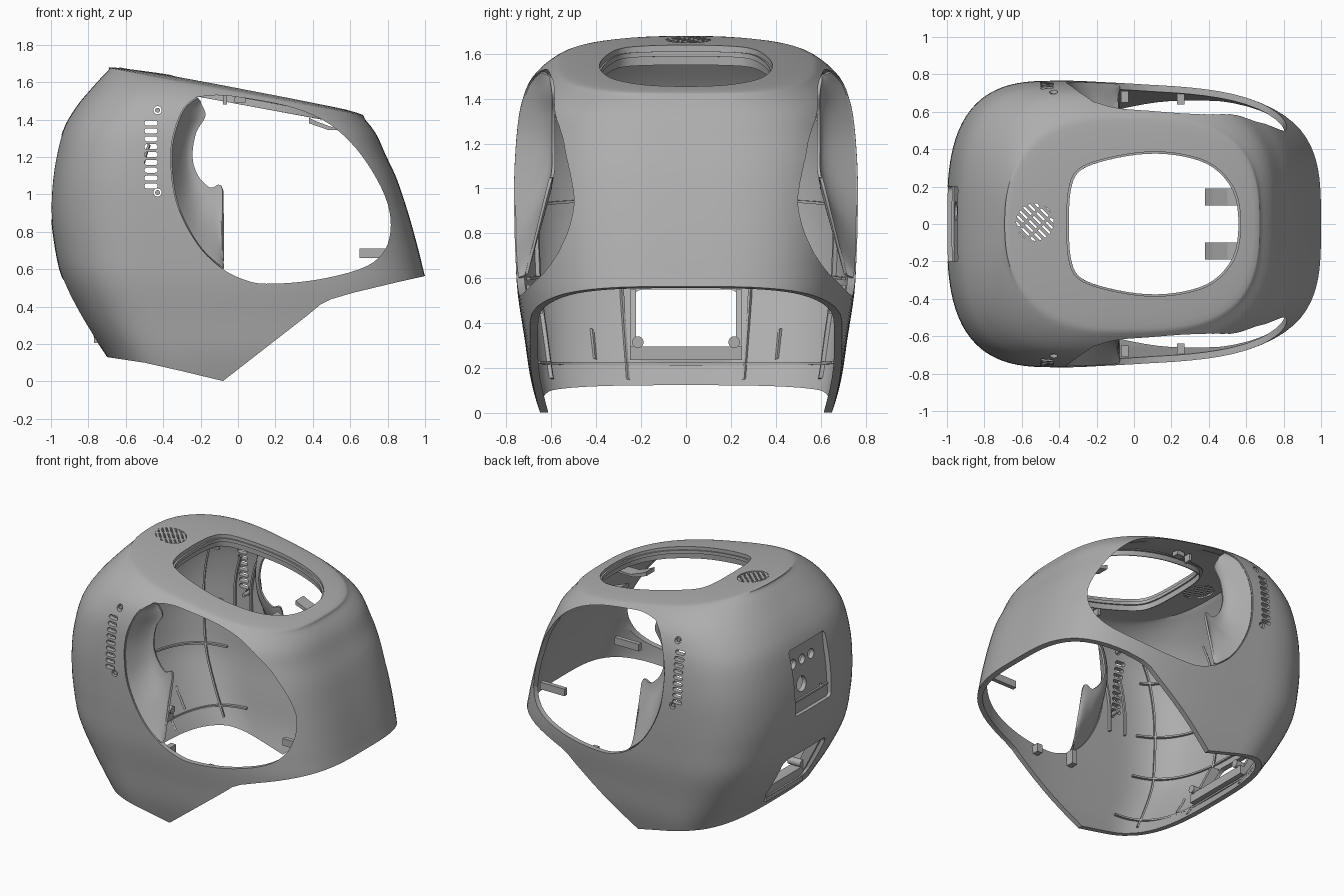
import bpy, bmesh, math
from mathutils import Vector
from mathutils.bvhtree import BVHTree

cube = bpy.data.objects.get("Cube")
if cube:
    bpy.data.objects.remove(cube)

grey = bpy.data.materials.new("shell_grey")
grey.use_nodes = True
grey.diffuse_color = (0.42, 0.42, 0.42, 1)
grey.node_tree.nodes["Principled BSDF"].inputs["Base Color"].default_value = (0.42, 0.42, 0.42, 1)


# ---------- helpers ----------
def make(name, bm):
    bmesh.ops.recalc_face_normals(bm, faces=bm.faces)
    me = bpy.data.meshes.new(name)
    bm.to_mesh(me)
    bm.free()
    me.materials.append(grey)
    ob = bpy.data.objects.new(name, me)
    bpy.context.collection.objects.link(ob)
    return ob


def activate(ob):
    bpy.ops.object.select_all(action='DESELECT')
    ob.select_set(True)
    bpy.context.view_layer.objects.active = ob


def apply_modifier(ob, kind, **settings):
    mod = ob.modifiers.new(kind, kind)
    for key, value in settings.items():
        setattr(mod, key, value)
    activate(ob)
    bpy.ops.object.modifier_apply(modifier=mod.name)


def carve(ob, bm):
    cutter = make("opening_cutter", bm)
    cutter.hide_render = True
    apply_modifier(ob, 'BOOLEAN', object=cutter, operation='DIFFERENCE', solver='EXACT')
    bpy.data.objects.remove(cutter)


def smooth(ob, angle=35):
    activate(ob)
    bpy.ops.object.shade_smooth_by_angle(angle=math.radians(angle))


def spline(pts, t):
    """Catmull-Rom through tuples of any length."""
    i = max(0, min(int(t), len(pts) - 2))
    f = t - i
    a, b, c, d = (pts[max(0, min(k, len(pts) - 1))] for k in range(i - 1, i + 3))
    return [0.5 * (2*q + (r - p)*f + (2*p - 5*q + 4*r - s)*f*f + (3*q - p - 3*r + s)*f**3)
            for p, q, r, s in zip(a, b, c, d)]


def resample(pts, step):
    return [spline(pts, k / step) for k in range((len(pts) - 1) * step + 1)]


def rounded(cx, cy, w, h, r, n=6):
    out = []
    for q, (sx, sy) in enumerate(((1, 1), (-1, 1), (-1, -1), (1, -1))):
        for k in range(n + 1):
            a = (q + k / n) * math.pi / 2
            out.append((cx + sx * (w/2 - r) + r * math.cos(a), cy + sy * (h/2 - r) + r * math.sin(a)))
    return out


def disc(cx, cy, r, n=20):
    return [(cx + r * math.cos(k * math.tau / n), cy + r * math.sin(k * math.tau / n)) for k in range(n)]


def prism(bm, outline, axis, lo, hi):
    place = {'x': lambda u, v, w: (w, u, v), 'y': lambda u, v, w: (u, w, v), 'z': lambda u, v, w: (u, v, w)}[axis]
    a = [bm.verts.new(place(u, v, lo)) for u, v in outline]
    b = [bm.verts.new(place(u, v, hi)) for u, v in outline]
    bm.faces.new(a)
    bm.faces.new(b[::-1])
    for i in range(len(a)):
        bm.faces.new((a[i - 1], a[i], b[i], b[i - 1]))


def box(bm, x0, x1, y0, y1, z0, z1):
    prism(bm, [(x0, y0), (x1, y0), (x1, y1), (x0, y1)], 'z', z0, z1)


def grid(bm, rows, closed=False):
    vs = [[bm.verts.new(p) for p in row] for row in rows]
    for r0, r1 in zip(vs, vs[1:]):
        for i in range(0 if closed else 1, len(r0)):
            bm.faces.new((r0[i - 1], r0[i], r1[i], r1[i - 1]))
    return vs


# ---------- shell: tilted egg-shaped rings, top to bottom ----------
# back x, back z, front x, front z, half width, widest x, squareness
RINGS = [
    (-.02, 1.577, .02, 1.57, .02, 0, 2), (-.35, 1.637, .35, 1.507, .28, 0, 2.1),
    (-.66, 1.678, .64, 1.435, .53, 0, 2.3), (-.695, 1.66, .68, 1.40, .60, -.08, 2.6),
    (-.78, 1.57, .74, 1.32, .69, -.17, 2.8), (-.87, 1.46, .79, 1.21, .733, -.27, 2.9),
    (-.94, 1.33, .85, 1.08, .753, -.35, 3), (-.985, 1.13, .91, .90, .765, -.4, 3),
    (-1, .93, .955, .74, .765, -.4, 3), (-.985, .75, .985, .62, .76, -.4, 3),
    (-.94, .55, 1.01, .50, .75, -.4, 3), (-.83, .33, 1, .35, .72, -.35, 3),
    (-.70, .13, .98, .18, .69, -.3, 3), (-.60, -.05, .95, 0, .64, -.25, 3)]


def surface(t, a, depth=0):
    xb, zb, xf, zf, b, xc, n = spline(RINGS, t)
    c, s = math.cos(a), math.sin(a)
    n += .4 if c > 0 else 0
    r = (abs(c)**n + abs(s)**n) ** (-1 / n)
    x = xc + r * c * (xf - xc if c > 0 else xc - xb)
    y = r * s * b
    z = zb + (zf - zb) * (x - xb) / (xf - xb)
    return Vector((x, y, z)) + Vector((xc - x, -y, 0)).normalized() * depth


bm = bmesh.new()
SEG, SUB = 120, 4
vs = grid(bm, [[surface(k / SUB, i * math.tau / SEG) for i in range(SEG)]
               for k in range((len(RINGS) - 1) * SUB + 1)], closed=True)
bm.faces.new(vs[0])
bmesh.ops.recalc_face_normals(bm, faces=bm.faces)
skin = BVHTree.FromBMesh(bm)
# an open sheet may be oriented inwards: the top cap has to face up
bm.faces.ensure_lookup_table()
bm.normal_update()
inward = -1 if bm.faces[-1].normal.z > 0 else 1
shell = make("shell", bm)
apply_modifier(shell, 'SOLIDIFY', thickness=0.035, offset=inward)

# ---------- openings ----------
cut = bmesh.new()
prism(cut, [(-1.3, -.3), (-1.3, .13), (-.7, .13), (-.5, .1), (-.3, .055), (-.08, .002), (.38, .36), (.44, .41),
            (.5, .44), (.62, .475), (.85, .53), (1.3, .63), (1.3, -.3)], 'y', -1, 1)
carve(shell, cut)

HATCH = [(-.36, 0), (-.35, -.18), (-.3, -.29), (-.15, -.35), (.07, -.385), (.27, -.37), (.43, -.31), (.54, -.18), (.57, 0)]
hatch = resample(HATCH + [(x, -y) for x, y in HATCH[-2::-1]], 4)[:-1]
cut = bmesh.new()
prism(cut, hatch, 'z', 1.3, 2)
prism(cut, disc(-.53, .01, .1, 32), 'z', 1.5, 2)
prism(cut, rounded(0, .395, .48, .31, .05), 'x', -1.3, -.5)
prism(cut, rounded(0, 1.09, .4, .45, .025), 'x', -1.3, -.6)
carve(shell, cut)

RIM = [(-.22, 1.52), (-.29, 1.46), (-.34, 1.34), (-.36, 1.2), (-.34, 1.0), (-.28, .84), (-.19, .7), (-.08, .6)]
window = RIM + [(.03, .545), (.15, .522), (.4, .54), (.65, .6), (.77, .68), (.815, .8), (.8, .95), (.72, 1.12),
                (.6, 1.28), (.45, 1.4), (.25, 1.475), (0, 1.52), (-.12, 1.53)]
window = resample(window + window[:1], 4)[:-1]
for s in (-1, 1):
    cut = bmesh.new()
    prism(cut, window, 'y', s * .36, s)
    for k in range(9):
        prism(cut, rounded(-.465, 1.045 + k * .042, .07, .027, .013), 'y', s * .5, s)
    for z in (1.01, 1.45):
        prism(cut, disc(-.43, z, .022), 'y', s * .5, s)
    carve(shell, cut)
smooth(shell, 50)


# ---------- side parts ----------
def outer_y(x, z):
    hit = skin.ray_cast(Vector((x, -2, z)), Vector((0, 1, 0)))[0]
    return -hit.y if hit else .6


INNER = [(-.2, 1.49, .6), (-.175, 1.42, .59), (-.225, 1.33, .59), (-.245, 1.2, .59), (-.215, 1.1, .59),
         (-.15, 1.035, .6), (-.08, 1.02, .61), (-.08, .62, .71)]
rim, inner = resample(RIM, 5), resample(INNER, 5)
for s, side in ((-1, "right"), (1, "left")):
    # scooped wall behind the window
    rows = []
    for k in range(7):
        f = k / 6
        g = math.sin(f * math.pi / 2)
        row = []
        for (x, z), (u, w, v) in zip(rim, inner):
            y = outer_y(x, z) - .011
            row.append((min(x + (u - x) * f, -.08), s * (y + (v - y) * g), z + (w - z) * f))
        rows.append(row)
    bm = bmesh.new()
    grid(bm, rows)
    scoop = make(side + "_window_scoop", bm)
    apply_modifier(scoop, 'SOLIDIFY', thickness=0.014, offset=0)
    smooth(scoop)

    # screws beside the vent, brackets and clips inside
    bm = bmesh.new()
    for z in (1.01, 1.45):
        y = outer_y(-.43, z)
        prism(bm, disc(-.43, z, .013), 'y', s * (y - .09), s * (y - .008))
    smooth(make(side + "_vent_screws", bm))
    bm = bmesh.new()
    prism(bm, [(.38, 1.41), (.38, 1.38), (.48, 1.345), (.65, 1.345), (.65, 1.36), (.5, 1.36), (.42, 1.39)],
          'y', s * .1, s * .19)
    for x0, x1, y0, y1, z0, z1 in ((.65, .84, .40, .43, .66, .71),
                                   (-.08, -.06, .43, .48, 1.48, 1.53), (-.02, .04, .43, .48, 1.49, 1.52),
                                   (-.07, -.03, .65, .71, .47, .57), (.23, .27, .64, .70, .44, .50)):
        box(bm, x0, x1, min(s*y0, s*y1), max(s*y0, s*y1), z0, z1)
    make(side + "_inner_brackets", bm)


# ---------- top: hatch rim and speaker grille ----------
def top_z(x):
    return 1.553 - .186 * x


bm = bmesh.new()
grid(bm, [[(.1 + (x - .1) * k, y * k, top_z(x) + d) for x, y in hatch]
          for k, d in ((1.05, -.03), (.98, -.03), (.98, -.012), (1, -.012), (1.01, -.07))], closed=True)
hatch_rim = make("hatch_rim", bm)
apply_modifier(hatch_rim, 'SOLIDIFY', thickness=0.006, offset=0)
smooth(hatch_rim)

bm = bmesh.new()
diag = Vector((1, -1)).normalized()
across = Vector((1, 1)).normalized()
centre = Vector((-.53, .01))


def bar(mid, along, half_len, wide, half_wide):
    pts = [mid + along * i * half_len + wide * j * half_wide for i, j in ((-1, -1), (1, -1), (1, 1), (-1, 1))]
    lo = [bm.verts.new((p.x, p.y, top_z(p.x) - .02)) for p in pts]
    hi = [bm.verts.new((p.x, p.y, top_z(p.x) + .008)) for p in pts]
    bm.faces.new(lo)
    bm.faces.new(hi)
    for i in range(4):
        bm.faces.new((lo[i - 1], lo[i], hi[i], hi[i - 1]))


for k in range(-3, 4):
    off = k * .029
    bar(centre + across * off, diag, math.sqrt(.102**2 - off**2), across, .009)
for off in (-.035, .035):
    bar(centre + diag * off, across, .095, diag, .007)
make("speaker_grille", bm)

# ---------- back: socket panel and lower port ----------
bm = bmesh.new()
prism(bm, [(-.922, 1.325), (-.972, .86), (-.94, .86), (-.89, 1.325)], 'y', -.21, .21)
panel = make("socket_panel", bm)
bm = bmesh.new()
for y, z, r in ((.14, 1.2, .033), (.04, 1.2, .033), (-.06, 1.2, .033), (.07, 1.04, .052), (-.13, .96, .012)):
    prism(bm, disc(y, z, r), 'x', -1.2, -.7)
carve(panel, bm)

bm = bmesh.new()
box(bm, -.76, -.68, -.25, .25, .235, .295)
box(bm, -.77, -.72, -.2, .2, .205, .235)
for s in (-1, 1):
    prism(bm, [(-.76, .26), (-.69, .25), (-.84, .55), (-.91, .55)], 'y', s * .222, s * .25)
make("port_frame", bm)
bm = bmesh.new()
for s in (-1, 1):
    prism(bm, disc(s * .215, .315, .026), 'x', -.76, -.66)
smooth(make("port_screw_posts", bm))

# ---------- reinforcing ribs on the inner walls ----------
bm = bmesh.new()


def rib(path):
    grid(bm, [[surface(t, a, d) for t, a in path] for d in (.025, .055)])


for t, spread in ((11.55, 1.4), (9.7, 1.25), (7.9, 1.2), (6, 1.1)):
    rib([(t, math.pi + spread * (k / 20 - 1)) for k in range(41)])
for angle in (-1, -.4, .4, 1):
    rib([(5 + k * 6.9 / 30, math.pi + angle) for k in range(31)])
for angle in (-.6, .6):
    rib([(10.8 + k * .08, math.pi + angle) for k in range(9)])
# rails framing the side vents
for s in (-1, 1):
    for turn in (0, .22):
        rib([(6 + k * .2, s * (math.pi / 2 + turn)) for k in range(11)])
ribs = make("inner_ribs", bm)
apply_modifier(ribs, 'SOLIDIFY', thickness=0.012, offset=0)
smooth(ribs)
